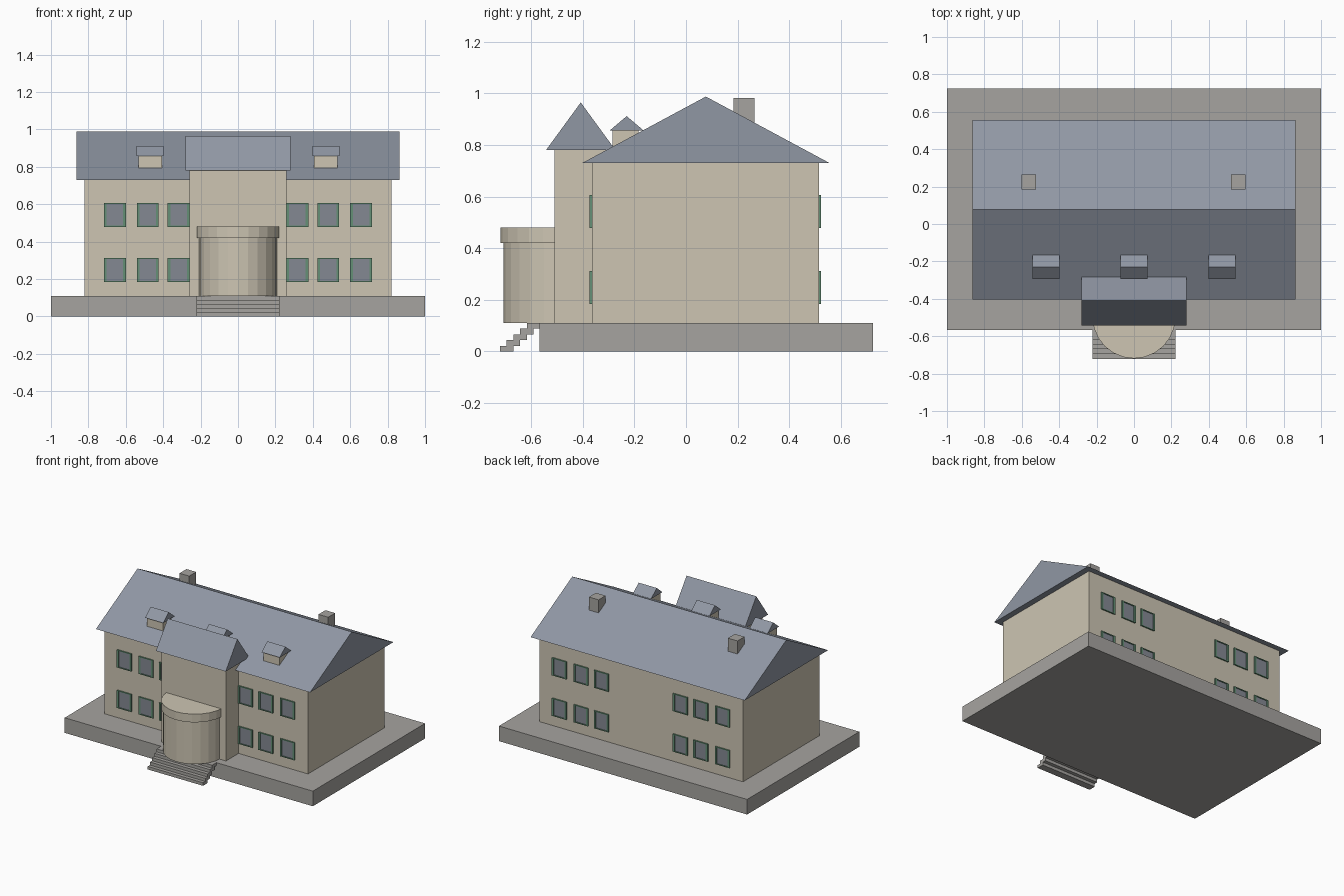
import bpy
import bmesh
import math

cube = bpy.data.objects.get("Cube")
if cube:
    bpy.data.objects.remove(cube, do_unlink=True)


def material(name, r, g, b):
    m = bpy.data.materials.new(name)
    m.use_nodes = True
    m.diffuse_color = (r, g, b, 1)
    m.node_tree.nodes["Principled BSDF"].inputs["Base Color"].default_value = (r, g, b, 1)
    return m


cream = material("cream plaster", 0.61, 0.56, 0.45)
slate = material("slate roof", 0.28, 0.31, 0.37)
stone = material("grey stone", 0.38, 0.37, 0.35)
green = material("green frame", 0.13, 0.28, 0.18)
glass = material("window glass", 0.23, 0.25, 0.29)


def finish(name, bm, mat):
    bmesh.ops.recalc_face_normals(bm, faces=bm.faces)
    mesh = bpy.data.meshes.new(name)
    bm.to_mesh(mesh)
    bm.free()
    mesh.materials.append(mat)
    ob = bpy.data.objects.new(name, mesh)
    bpy.context.collection.objects.link(ob)
    return ob


def extrude(name, points, direction, mat):
    """Solid made by sweeping a closed outline along a direction."""
    bm = bmesh.new()
    face = bm.faces.new([bm.verts.new(p) for p in points])
    swept = bmesh.ops.extrude_face_region(bm, geom=[face])["geom"]
    verts = [v for v in swept if isinstance(v, bmesh.types.BMVert)]
    bmesh.ops.translate(bm, verts=verts, vec=direction)
    # the starting face is kept as the closing cap
    if not face.is_valid:
        bmesh.ops.holes_fill(bm, edges=bm.edges)
    return finish(name, bm, mat)


def box(name, x, y, z, mat):
    outline = [(x[0], y[0], z[0]), (x[1], y[0], z[0]), (x[1], y[1], z[0]), (x[0], y[1], z[0])]
    return extrude(name, outline, (0, 0, z[1] - z[0]), mat)


def gable(name, x, y, z, mat):
    """Solid roof with its ridge along x."""
    outline = [(x[0], y[0], z[0]), (x[0], y[1], z[0]), (x[0], (y[0] + y[1]) / 2, z[1])]
    return extrude(name, outline, (x[1] - x[0], 0, 0), mat)


def half_round(name, radius, z, mat):
    """Half drum bulging forward."""
    n = 12
    outline = [(radius * math.cos(math.pi * i / n), -0.497 - radius * math.sin(math.pi * i / n), z[0])
               for i in range(n + 1)]
    return extrude(name, outline, (0, 0, z[1] - z[0]), mat)


# Plinth, main house and roof
box("plinth", (-1, 1), (-0.567, 0.725), (0, 0.11), stone)
box("main_walls", (-0.82, 0.82), (-0.365, 0.515), (0.11, 0.73), cream)
gable("main_roof", (-0.863, 0.863), (-0.403, 0.557), (0.73, 0.988), slate)

# Projecting entrance bay
box("entrance_bay", (-0.26, 0.26), (-0.51, -0.3), (0.11, 0.78), cream)
gable("entrance_roof", (-0.281, 0.281), (-0.543, -0.273), (0.78, 0.965), slate)

# Rounded porch with its top band
half_round("porch_wall", 0.21, (0.11, 0.42), cream)
half_round("porch_band", 0.222, (0.42, 0.48), cream)

# Entrance steps, open underneath
for i in range(5):
    y = -0.721 + 0.026 * i
    box(f"step_{i + 1}", (-0.223, 0.223), (y, y + 0.052), (0.022 * i, 0.022 * (i + 1)), stone)

# Dormers
for side, x in (("right", -0.47), ("middle", 0), ("left", 0.47)):
    box(f"dormer_{side}", (x - 0.063, x + 0.063), (-0.285, -0.185), (0.78, 0.857), cream)
    gable(f"dormer_roof_{side}", (x - 0.073, x + 0.073), (-0.295, -0.165), (0.857, 0.912), slate)

# Chimneys
for side, x in (("right", -0.562), ("left", 0.558)):
    box(f"chimney_{side}", (x - 0.039, x + 0.039), (0.185, 0.265), (0.85, 0.982), stone)


def window(name, x, z, wall, out):
    """Raised frame around recessed glass; out is the outward y sign."""
    w, h, rim, sill = 0.058, 0.064, 0.014, 0.006
    y = sorted((wall, wall + out * 0.009))
    for label, s in (("a", -1), ("b", 1)):
        edge = sorted((x + s * w, x + s * (w - rim)))
        box(f"{name}_jamb_{label}", edge, y, (z - h, z + h), green)
        edge = sorted((z + s * h, z + s * (h - sill)))
        box(f"{name}_rail_{label}", (x - w + rim, x + w - rim), y, edge, green)
    box(f"{name}_glass", (x - w + rim, x + w - rim), sorted((wall, wall + out * 0.004)),
        (z - h + sill, z + h - sill), glass)


# Two storeys of windows on front and back, mirrored left and right
for face, wall, out in (("front", -0.365, -1), ("back", 0.515, 1)):
    for floor, z in (("lower", 0.248), ("upper", 0.543)):
        for i, x in enumerate((0.318, 0.482, 0.658)):
            for side, s in (("left", 1), ("right", -1)):
                window(f"{face}_{floor}_{side}_window_{i + 1}", s * x, z, wall, out)
